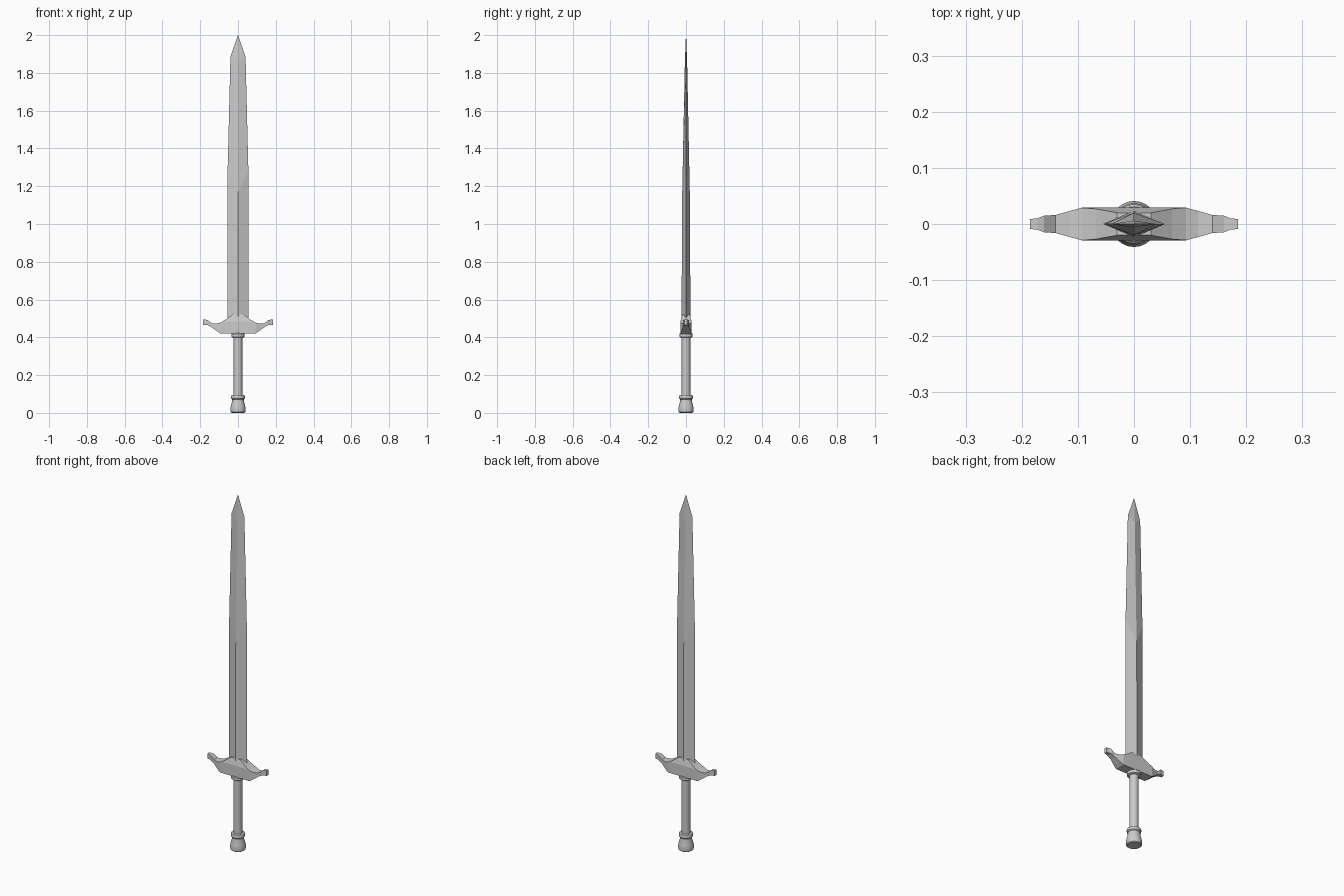
import bpy, math

if "Cube" in bpy.data.objects:
    bpy.data.objects.remove(bpy.data.objects["Cube"])


def make(name, verts, faces, smooth=False):
    mesh = bpy.data.meshes.new(name)
    mesh.from_pydata(verts, [], faces)
    mesh.update()
    obj = bpy.data.objects.new(name, mesh)
    bpy.context.collection.objects.link(obj)
    bpy.ops.object.select_all(action='DESELECT')
    obj.select_set(True)
    bpy.context.view_layer.objects.active = obj
    bpy.ops.object.mode_set(mode='EDIT')
    bpy.ops.mesh.select_all(action='SELECT')
    bpy.ops.mesh.normals_make_consistent(inside=False)
    bpy.ops.object.mode_set(mode='OBJECT')
    if smooth:
        bpy.ops.object.shade_smooth_by_angle(angle=math.radians(35))
    return obj


def loft(name, rings, smooth=False):
    """Skin a list of equal-length rings and cap both ends."""
    n = len(rings[0])
    verts = [p for r in rings for p in r]
    faces = [(a * n + i, a * n + (i + 1) % n, (a + 1) * n + (i + 1) % n, (a + 1) * n + i)
             for a in range(len(rings) - 1) for i in range(n)]
    faces += [tuple(range(n)), tuple(range(len(verts) - n, len(verts)))]
    return make(name, verts, faces, smooth)


def lathe(name, profile, sides=24):
    rings = [[(r * math.cos(math.tau * i / sides), r * math.sin(math.tau * i / sides), z)
              for i in range(sides)] for r, z in profile]
    return loft(name, rings, True)


# Blade: diamond section (edge half width, edge z, ridge half depth, ridge z)
stations = [(0.055, 0.46, 0.024, 0.46), (0.055, 1.28, 0.020, 1.17),
            (0.040, 1.885, 0.006, 1.86), (0.0005, 2.0, 0.0005, 2.0)]
loft("blade", [[(-w, 0, ze), (0, -d, zr), (w, 0, ze), (0, d, zr)]
               for w, ze, d, zr in stations])

# Crossguard: half stations (x, bottom z, middle z, top z, half depth, top half depth)
half = [(0.03, 0.42, 0.483, 0.52, 0.029, 0.020), (0.068, 0.42, 0.482, 0.492, 0.029, 0.027),
        (0.093, 0.42, 0.465, 0.478, 0.029, 0.029), (0.115, 0.435, 0.46, 0.472, 0.023, 0.023),
        (0.14, 0.454, 0.465, 0.474, 0.016, 0.016), (0.160, 0.465, 0.48, 0.491, 0.015, 0.015),
        (0.172, 0.466, 0.48, 0.494, 0.010, 0.010), (0.185, 0.466, 0.48, 0.494, 0.009, 0.009)]
full = [(-h[0],) + h[1:] for h in reversed(half)] + half
loft("crossguard", [[(x, -d, b), (x, d, b), (x, d, m), (x, t, zt), (x, -t, zt), (x, -d, m)]
                    for x, b, m, zt, d, t in full])

# Grip, collar under the guard, and pommel with its ring
lathe("grip", [(0.023, 0.07), (0.023, 0.41)])
lathe("collar", [(0.030, 0.400), (0.035, 0.403), (0.035, 0.418), (0.031, 0.422)])
lathe("pommel", [(0.034, 0.0), (0.039, 0.004), (0.041, 0.018), (0.038, 0.036),
                 (0.032, 0.058), (0.031, 0.072), (0.036, 0.077), (0.037, 0.086),
                 (0.034, 0.094), (0.023, 0.096)])
